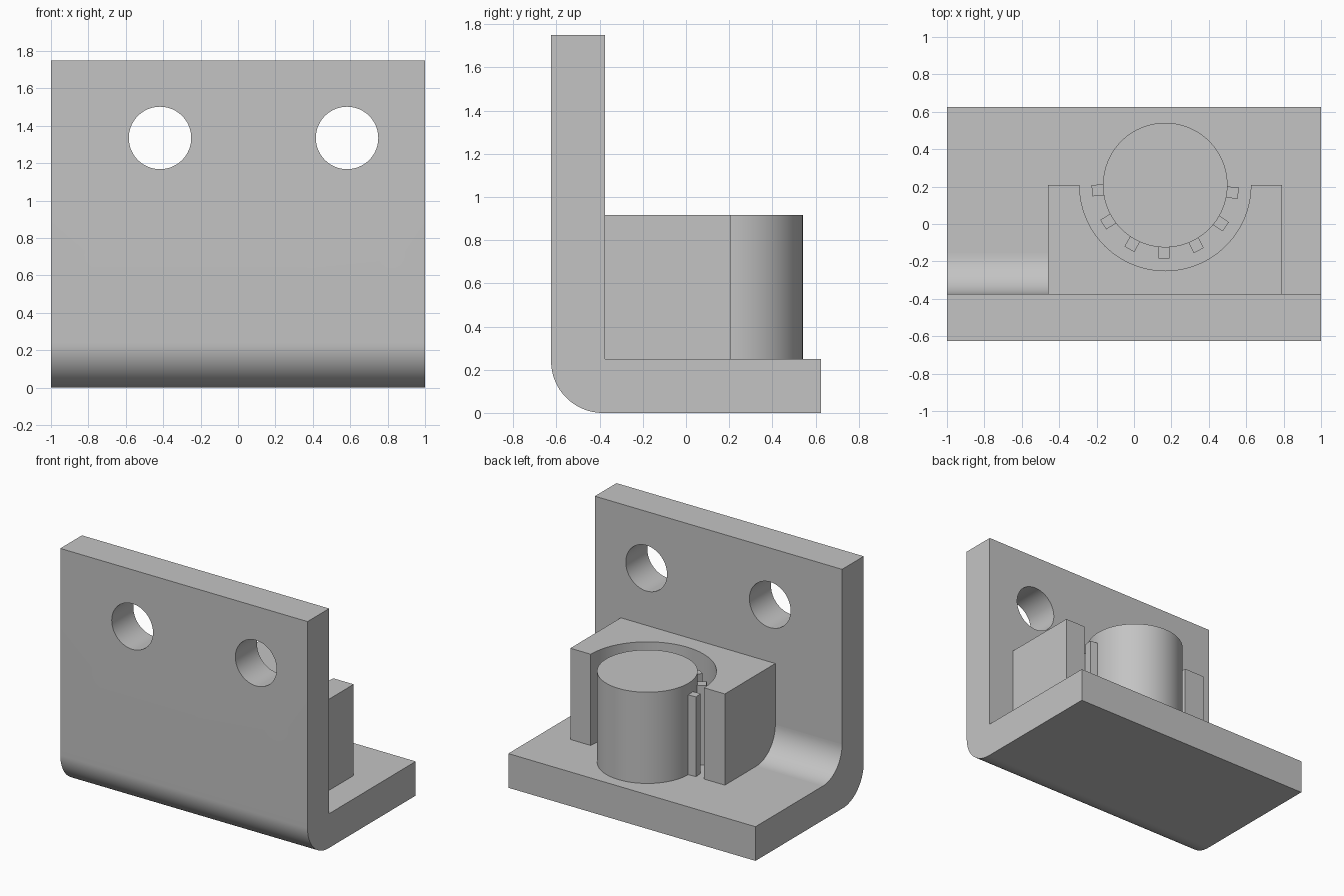
import bpy
import bmesh
from math import cos, sin, radians
from mathutils import Matrix, Vector

cube = bpy.data.objects.get("Cube")
if cube:
    bpy.data.objects.remove(cube, do_unlink=True)

GREY = (0.55, 0.55, 0.55, 1)
mat = bpy.data.materials.new("plain grey")
mat.use_nodes = True
mat.diffuse_color = GREY
mat.node_tree.nodes["Principled BSDF"].inputs["Base Color"].default_value = GREY

# Shared dimensions
FRONT, BACK, WALL = -0.625, 0.625, -0.375
FLOOR, TOP, BLOCK_TOP = 0.25, 1.75, 0.917
CX, CY = 0.167, 0.208


def arc(u, v, r, start, end, steps=24):
    angles = [radians(start + (end - start) * i / steps) for i in range(steps + 1)]
    return [(u + r * cos(a), v + r * sin(a)) for a in angles]


def prism(name, profile, axis, low, high):
    """Extrude a 2D profile along x, y or z."""
    place = {"x": lambda u, v, w: (w, u, v),
             "y": lambda u, v, w: (u, w, v),
             "z": lambda u, v, w: (u, v, w)}[axis]
    bm = bmesh.new()
    face = bm.faces.new([bm.verts.new(place(u, v, low)) for u, v in profile])
    grown = bmesh.ops.extrude_face_region(bm, geom=[face])["geom"]
    verts = [g for g in grown if isinstance(g, bmesh.types.BMVert)]
    bmesh.ops.translate(bm, verts=verts, vec=Vector(place(0, 0, high - low)))
    bmesh.ops.recalc_face_normals(bm, faces=bm.faces)
    mesh = bpy.data.meshes.new(name)
    bm.to_mesh(mesh)
    bm.free()
    mesh.materials.append(mat)
    obj = bpy.data.objects.new(name, mesh)
    bpy.context.collection.objects.link(obj)
    return obj


def activate(obj):
    bpy.ops.object.select_all(action="DESELECT")
    obj.select_set(True)
    bpy.context.view_layer.objects.active = obj


def smooth(obj):
    activate(obj)
    bpy.ops.object.shade_smooth_by_angle(angle=radians(30))


# L-shaped bracket with a rounded outer bend
bend = 0.24
bracket = prism("bracket", arc(FRONT + bend, bend, bend, 180, 270) + [
    (BACK, 0), (BACK, FLOOR), (WALL, FLOOR), (WALL, TOP), (FRONT, TOP)], "x", -1, 1)

# Two mounting holes through the wall
for x in (-0.417, 0.583):
    cutter = prism("hole_cutter", arc(x, 1.335, 0.167, 0, 360, 64)[:-1], "y", -0.8, -0.2)
    cutter.hide_render = True
    cut = bracket.modifiers.new("hole", "BOOLEAN")
    cut.operation = "DIFFERENCE"
    cut.solver = "EXACT"
    cut.object = cutter
    activate(bracket)
    bpy.ops.object.modifier_apply(modifier=cut.name)
    bpy.data.objects.remove(cutter, do_unlink=True)
smooth(bracket)

# Inner fillet, only on the right of the block
r = 0.22
smooth(prism("inner_fillet", [(WALL, FLOOR)] + arc(WALL + r, FLOOR + r, r, 270, 180),
             "x", -1, -0.4))

# Block with a half-round recess
smooth(prism("recessed_block", [(-0.46, CY), (-0.46, WALL), (0.79, WALL), (0.79, CY)]
             + arc(CX, CY, 0.458, 360, 180, 48), "z", FLOOR, BLOCK_TOP))

# Central post
smooth(prism("post", arc(CX, CY, 0.333, 0, 360, 96)[:-1], "z", FLOOR, BLOCK_TOP))

# Seven ribs around the front half of the post
for i in range(7):
    rib = prism(f"rib_{i + 1}", [(0.325, -0.03), (0.393, -0.03), (0.393, 0.03), (0.325, 0.03)],
                "z", FLOOR, 0.833)
    turn = Matrix.Rotation(radians(184.4 + 28.2 * i), 4, "Z")
    rib.data.transform(Matrix.Translation((CX, CY, 0)) @ turn)
